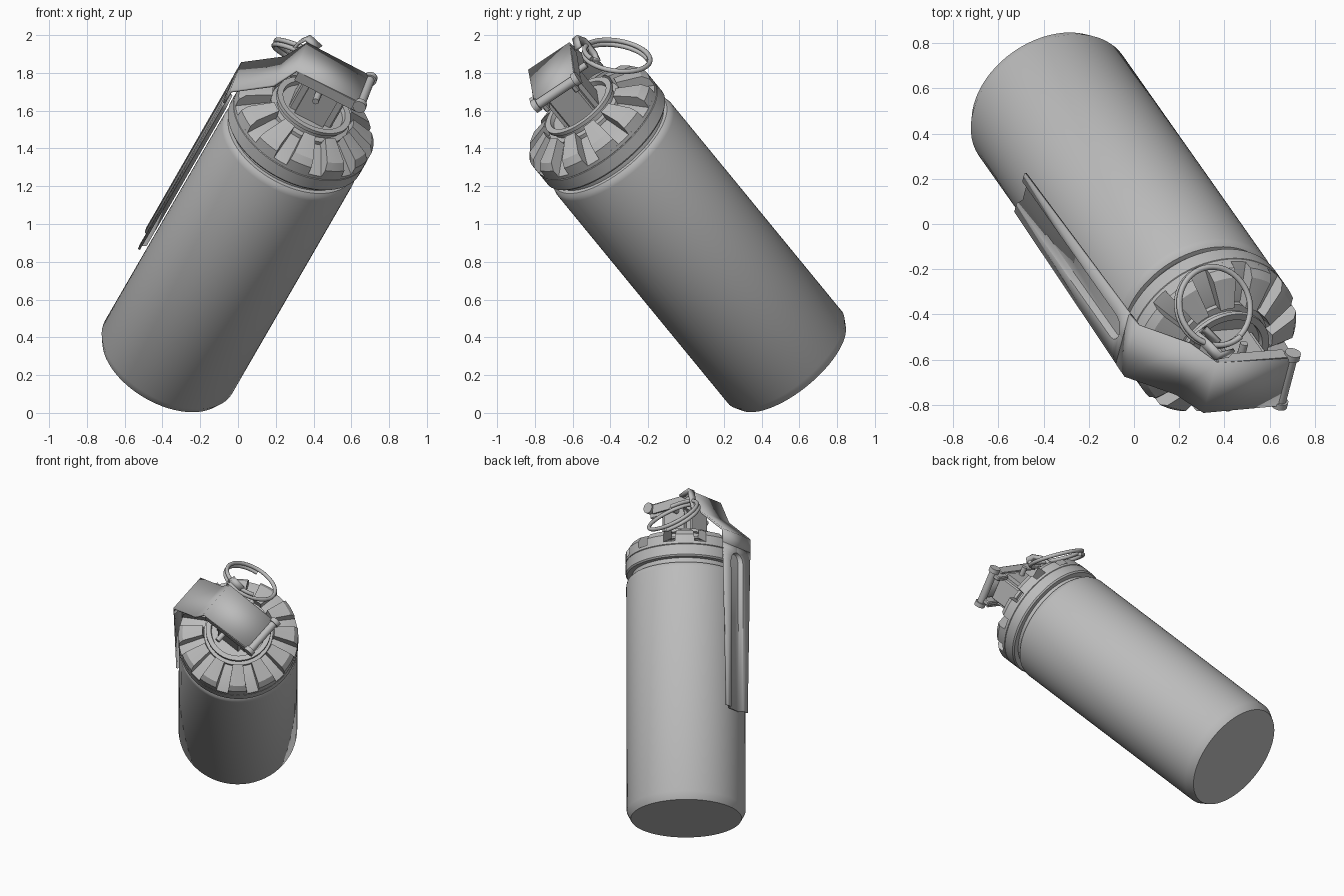
import bpy, bmesh, math
from mathutils import Vector, Matrix

if "Cube" in bpy.data.objects:
    bpy.data.objects.remove(bpy.data.objects["Cube"])

# Tilted frame: Z runs along the can, X points toward the lever
ORIGIN = Vector((-0.388, 0.552, 0.26))
axis = Vector((0.408, -0.579, 0.706)).normalized()
side = Vector((-axis.y, axis.x, 0)).normalized()
ang = math.radians(140)
out = (side * math.cos(ang) + axis.cross(side) * math.sin(ang)).normalized()
FRAME = Matrix.Translation(ORIGIN) @ Matrix((out, axis.cross(out), axis)).transposed().to_4x4()

grey = bpy.data.materials.new("grey metal")
grey.diffuse_color = (0.5, 0.5, 0.5, 1)
grey.use_nodes = True
grey.node_tree.nodes["Principled BSDF"].inputs["Base Color"].default_value = grey.diffuse_color


def add(name, bm, frame=FRAME):
    bmesh.ops.recalc_face_normals(bm, faces=bm.faces)
    me = bpy.data.meshes.new(name)
    bm.to_mesh(me)
    bm.free()
    me.materials.append(grey)
    ob = bpy.data.objects.new(name, me)
    ob.matrix_world = frame
    bpy.context.collection.objects.link(ob)
    return ob


def loft(bm, rows, closed=True):
    """Skin rows of points; closed wraps each row into a capped tube."""
    rows = [[bm.verts.new(p) for p in r] for r in rows]
    n = len(rows[0])
    for p, q in zip(rows, rows[1:]):
        for i in range(n if closed else n - 1):
            j = (i + 1) % n
            bm.faces.new((p[i], p[j], q[j], q[i]))
    if closed:
        bm.faces.new(rows[0])
        bm.faces.new(rows[-1])


def lathe(name, profile, n=64):
    bm = bmesh.new()
    loft(bm, [[(r * math.cos(k * math.tau / n), r * math.sin(k * math.tau / n), z)
               for k in range(n)] for r, z in profile])
    return add(name, bm)


def box(name, x, y, z, bevel=0):
    bm = bmesh.new()
    loft(bm, [[(x[0], y[0], h), (x[1], y[0], h), (x[1], y[1], h), (x[0], y[1], h)] for h in z])
    if bevel:
        bmesh.ops.bevel(bm, geom=bm.edges[:], offset=bevel, segments=1, affect='EDGES')
    return add(name, bm)


def sheet(name, rows, thick):
    bm = bmesh.new()
    loft(bm, rows, closed=False)
    ob = add(name, bm)
    m = ob.modifiers.new("thickness", 'SOLIDIFY')
    m.thickness = thick
    m.offset = 0
    return ob


def wire(name, pts, r, frame):
    cu = bpy.data.curves.new(name, 'CURVE')
    cu.dimensions = '3D'
    cu.bevel_depth = r
    cu.bevel_resolution = 3
    cu.use_fill_caps = True
    sp = cu.splines.new('POLY')
    sp.points.add(len(pts) - 1)
    for p, c in zip(sp.points, pts):
        p.co = (*c, 1)
    cu.materials.append(grey)
    ob = bpy.data.objects.new(name, cu)
    ob.matrix_world = frame
    bpy.context.collection.objects.link(ob)


# Can body with chamfered base and rounded shoulder
lathe("body", [(0.362, 0), (0.388, 0.05), (0.388, 1.61), (0.383, 1.632), (0.37, 1.648), (0.34, 1.652)])
lathe("neck", [(0.35, 1.64), (0.35, 1.70)])

# Cap: lower band, thin seam, upper band up to the slot floor
lathe("cap_band", [(0.345, 1.685), (0.383, 1.685), (0.391, 1.695), (0.391, 1.765), (0.387, 1.768)])
lathe("cap", [(0.387, 1.768), (0.391, 1.771), (0.391, 1.79), (0.24, 1.865), (0.2, 1.865)])

# Ring of wedge teeth on the cap
bm = bmesh.new()
for k in range(12):
    mid = math.radians(9 + 30 * k)
    rows = []
    for s in range(-2, 3):
        row = []
        for r, z, half in ((0.391, 1.785, 9.5), (0.391, 1.835, 9), (0.365, 1.872, 8.5),
                           (0.235, 1.925, 8), (0.225, 1.86, 8)):
            a = mid + math.radians(half) * s / 2
            row.append((r * math.cos(a), r * math.sin(a), z))
        rows.append(row)
    loft(bm, rows)
add("cap_teeth", bm)

# Collar cup around the fuse housing
lathe("collar", [(0.225, 1.85), (0.225, 1.885), (0.195, 1.89), (0.195, 1.915), (0.212, 1.92),
                 (0.212, 1.94), (0.18, 1.94), (0.175, 1.915), (0.01, 1.915)])

# Fuse housing: core block with side rails and rear lugs
box("fuse_core", (-0.13, 0.12), (-0.085, 0.085), (1.9, 2.15), 0.008)
for s in (-1, 1):
    y = sorted((s * 0.08, s * 0.11))
    box("fuse_rail", (-0.09, 0.08), y, (1.9, 2.13))
    box("hinge_lug", (-0.21, -0.11), y, (2.10, 2.165), 0.006)
    box("lever_flange", (-0.17, 0.17), sorted((s * 0.122, s * 0.134)), (2.12, 2.18))

# Hinge pin with heads
bm = bmesh.new()
circle = [(math.cos(k * math.tau / 16), math.sin(k * math.tau / 16)) for k in range(16)]
loft(bm, [[(-0.2 + r * c, y, 2.165 + r * s) for c, s in circle]
          for y, r in ((-0.145, 0.036), (-0.115, 0.036), (-0.115, 0.026),
                       (0.115, 0.026), (0.115, 0.036), (0.145, 0.036))])
add("hinge_pin", bm)

# Lever top strap: flat over the fuse, then two bends down to the side
strap = [(-0.18, 2.18, 0.128), (0.185, 2.18, 0.134), (0.25, 2.03, 0.138),
         (0.432, 1.87, 0.138), (0.432, 1.78, 0.135)]
sheet("lever_strap", [[(a, -w, t), (a, w, t)] for a, t, w in strap], 0.014)

# Long lever with a pressed groove that closes in a round end
rows = []
for t, g in ((0.66, 1), (1.68, 1), (1.71, 0.87), (1.73, 0.6), (1.74, 0.3), (1.745, 0.05), (1.78, 0.05)):
    w = 0.105 + 0.03 * (t - 0.66) / 1.12
    deep = 0.432 - (0.026 if g > 0.1 else 0)
    rows.append([(0.432, -w, t), (0.432, -0.062 * g, t), (deep, -0.045 * g, t),
                 (deep, 0.045 * g, t), (0.432, 0.062 * g, t), (0.432, w, t)])
sheet("lever", rows, 0.012)

# Double wound pull ring
n = Vector((0.47, 0.15, 1)).normalized()
ring = Matrix.Translation((0.355, -0.365, 1.885)) @ n.to_track_quat('Z', 'Y').to_matrix().to_4x4()
N = 48
pts = [(0.176 * math.cos(k * math.tau / N), 0.176 * math.sin(k * math.tau / N),
        0.026 * (k / N - 0.75)) for k in range(int(1.6 * N))]
wire("pull_ring", pts, 0.013, ring)

# Safety pin: shaft through the fuse and a flat eye tab holding the ring
wire("safety_pin", [(0.02, y, 2.1) for y in (-0.17, 0.19)], 0.018, FRAME)
path = [Vector(p) for p in ((0.43, -0.57, 1.93), (0.37, -0.585, 1.985), (0.33, -0.54, 1.965),
                            (0.275, -0.49, 1.90), (0.31, -0.47, 1.86), (0.37, -0.53, 1.87))]
inv = FRAME.inverted()
across = Vector((0.6, 0.6, 0.5)).normalized() * 0.022
sheet("pin_tab", [[inv @ (p - across), inv @ (p + across)] for p in path], 0.016)

# Smooth round parts while keeping sharp edges
for ob in bpy.context.scene.objects:
    if ob.type == 'MESH':
        ob.select_set(True)
        bpy.context.view_layer.objects.active = ob
bpy.ops.object.shade_smooth_by_angle(angle=math.radians(30))
